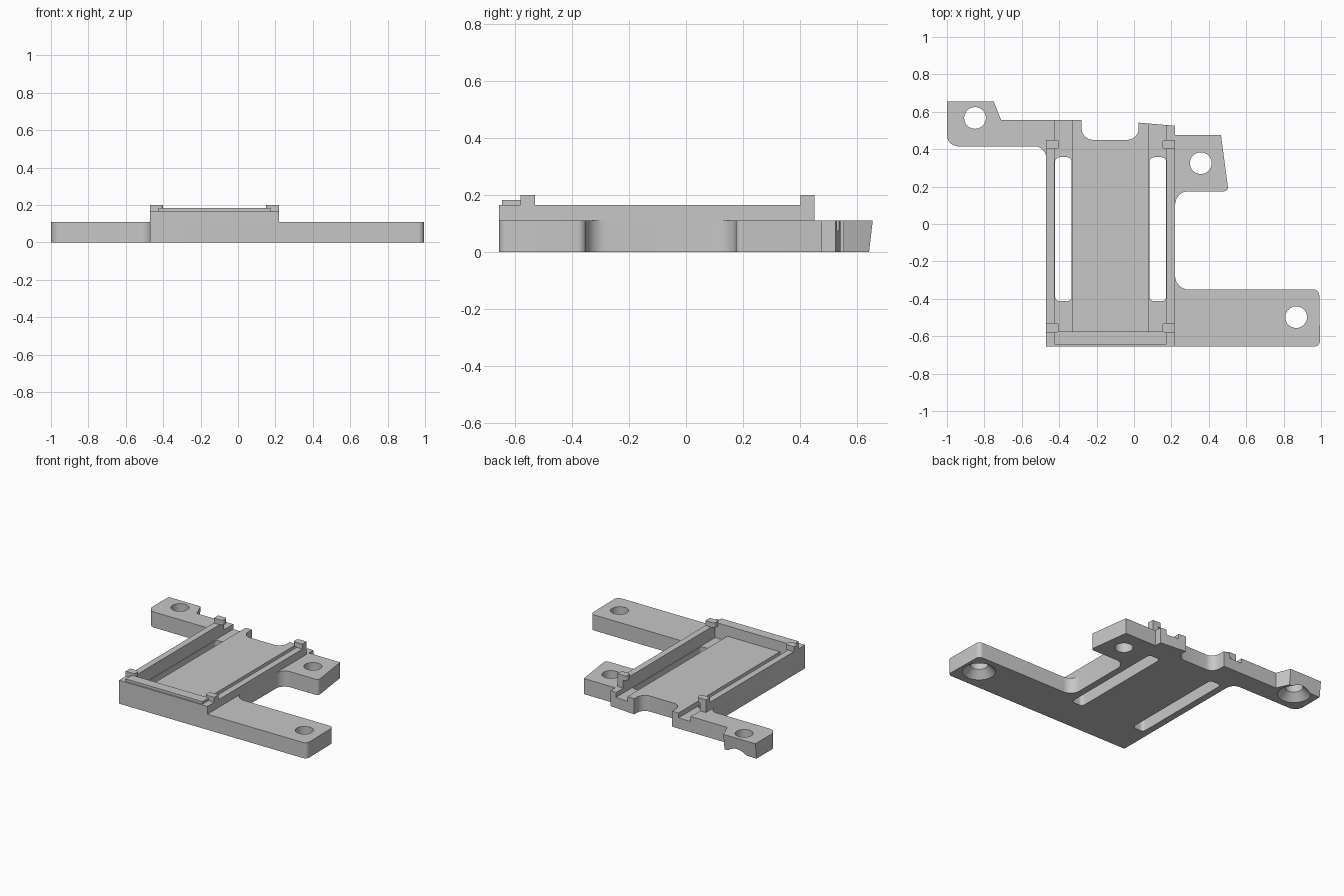
import bpy, bmesh, math
from mathutils import Vector

if "Cube" in bpy.data.objects:
    bpy.data.objects.remove(bpy.data.objects["Cube"], do_unlink=True)

grey = bpy.data.materials.new("plain_grey")
grey.use_nodes = True
colour = (0.57, 0.57, 0.57, 1)
grey.diffuse_color = colour
grey.node_tree.nodes["Principled BSDF"].inputs["Base Color"].default_value = colour


def add_object(name, bm):
    bmesh.ops.recalc_face_normals(bm, faces=bm.faces[:])
    mesh = bpy.data.meshes.new(name)
    bm.to_mesh(mesh)
    bm.free()
    mesh.materials.append(grey)
    obj = bpy.data.objects.new(name, mesh)
    bpy.context.collection.objects.link(obj)
    return obj


def rounded(corners, steps=6):
    """Outline from (x, y, radius) corners, with an arc at each radius."""
    points = []
    for i, (x, y, r) in enumerate(corners):
        p = Vector((x, y, 0))
        if r == 0:
            points.append(p)
            continue
        a = (Vector((*corners[i - 1][:2], 0)) - p).normalized()
        b = (Vector((*corners[(i + 1) % len(corners)][:2], 0)) - p).normalized()
        half = a.angle(b) / 2
        centre = p + (a + b).normalized() * (r / math.sin(half))
        start = p + a * (r / math.tan(half)) - centre
        end = p + b * (r / math.tan(half)) - centre
        for k in range(steps + 1):
            points.append(centre + start.lerp(end, k / steps).normalized() * r)
    return points


def prism(name, corners, z0, z1):
    bm = bmesh.new()
    face = bm.faces.new([bm.verts.new((p.x, p.y, z0)) for p in rounded(corners)])
    top = bmesh.ops.extrude_face_region(bm, geom=[face])["geom"]
    for v in top:
        if isinstance(v, bmesh.types.BMVert):
            v.co.z = z1
    return add_object(name, bm)


def box(name, x0, x1, y0, y1, z0, z1, r=0):
    return prism(name, [(x0, y0, r), (x1, y0, r), (x1, y1, r), (x0, y1, r)], z0, z1)


def cone(name, x, y, r0, r1, z0, z1):
    bm = bmesh.new()
    bmesh.ops.create_cone(bm, cap_ends=True, segments=40, radius1=r0, radius2=r1, depth=z1 - z0)
    bmesh.ops.translate(bm, verts=bm.verts[:], vec=(x, y, (z0 + z1) / 2))
    return add_object(name, bm)


def cut(obj, cutters):
    for c in cutters:
        c.hide_render = True
        mod = obj.modifiers.new(c.name, "BOOLEAN")
        mod.operation, mod.solver, mod.object = "DIFFERENCE", "EXACT", c
    depsgraph = bpy.context.evaluated_depsgraph_get()
    mesh = bpy.data.meshes.new_from_object(obj.evaluated_get(depsgraph))
    obj.modifiers.clear()
    obj.data = mesh
    for c in cutters:
        bpy.data.objects.remove(c, do_unlink=True)


TOP, RAIL, LIP, CLIP = 0.11, 0.165, 0.183, 0.2
LEFT, RIGHT, FRONT = 0.22, -0.47, -0.655

# Base plate with its three arms
plate = prism("base_plate", [
    (RIGHT, FRONT, 0), (0.995, FRONT, 0.03), (0.99, -0.35, 0.03), (LEFT, -0.35, 0.07),
    (LEFT, 0.175, 0.07), (0.505, 0.175, 0.02), (0.465, 0.475, 0), (LEFT, 0.475, 0),
    (LEFT, 0.525, 0), (0.025, 0.542, 0), (0.025, 0.45, 0.06), (-0.28, 0.45, 0.06),
    (-0.28, 0.555, 0), (-0.71, 0.555, 0), (-0.75, 0.655, 0), (-1, 0.655, 0),
    (-1, 0.415, 0.06), (RIGHT, 0.415, 0.06)], 0, TOP)
# Rear arm end leans inward toward the underside
for v in plate.data.vertices:
    if v.co.y > 0.6 and v.co.z < 0.01:
        v.co.y -= 0.013

# Grooves, through slots, screw holes and countersinks
cutters = []
for side, x0, x1 in (("right", -0.425, -0.33), ("left", 0.08, 0.175)):
    cutters.append(box(side + "_groove", x0, x1, -0.575, 0.7, 0.075, 0.3))
    cutters.append(box(side + "_slot", x0 + 0.003, x1 - 0.003, -0.413, 0.357, -0.1, 0.3, 0.025))
for name, x, y, sunk in (("rear", -0.85, 0.567, True), ("side", 0.357, 0.325, False),
                         ("front", 0.867, -0.498, True)):
    cutters.append(cone(name + "_hole", x, y, 0.058, 0.058, -0.1, 0.3))
    if sunk:
        cutters.append(cone(name + "_countersink", x, y, 0.125, 0.058, -0.02, 0.05))
cut(plate, cutters)

# Side rails and front wall of the tray
box("right_rail", RIGHT, -0.425, FRONT, 0.45, TOP, RAIL)
box("left_rail", 0.175, LEFT, FRONT, 0.45, TOP, RAIL)
box("front_wall", -0.425, 0.175, FRONT, -0.575, TOP, RAIL)
box("front_lip", -0.425, 0.175, -0.645, -0.575, RAIL, LIP)

# Four retaining clips overhanging the tray
for end, y0, y1 in (("front", -0.58, -0.53), ("rear", 0.402, 0.45)):
    for side, outer, inner in (("right", RIGHT, -0.4), ("left", LEFT, 0.15)):
        prism(f"{end}_{side}_clip", [(outer, y0, 0), (inner, y0, 0.015),
                                     (inner, y1, 0.015), (outer, y1, 0)], RAIL, CLIP)

# Smooth the round walls and keep the edges crisp
bpy.ops.object.select_all(action="DESELECT")
plate.select_set(True)
bpy.context.view_layer.objects.active = plate
bpy.ops.object.shade_smooth_by_angle(angle=math.radians(25))
